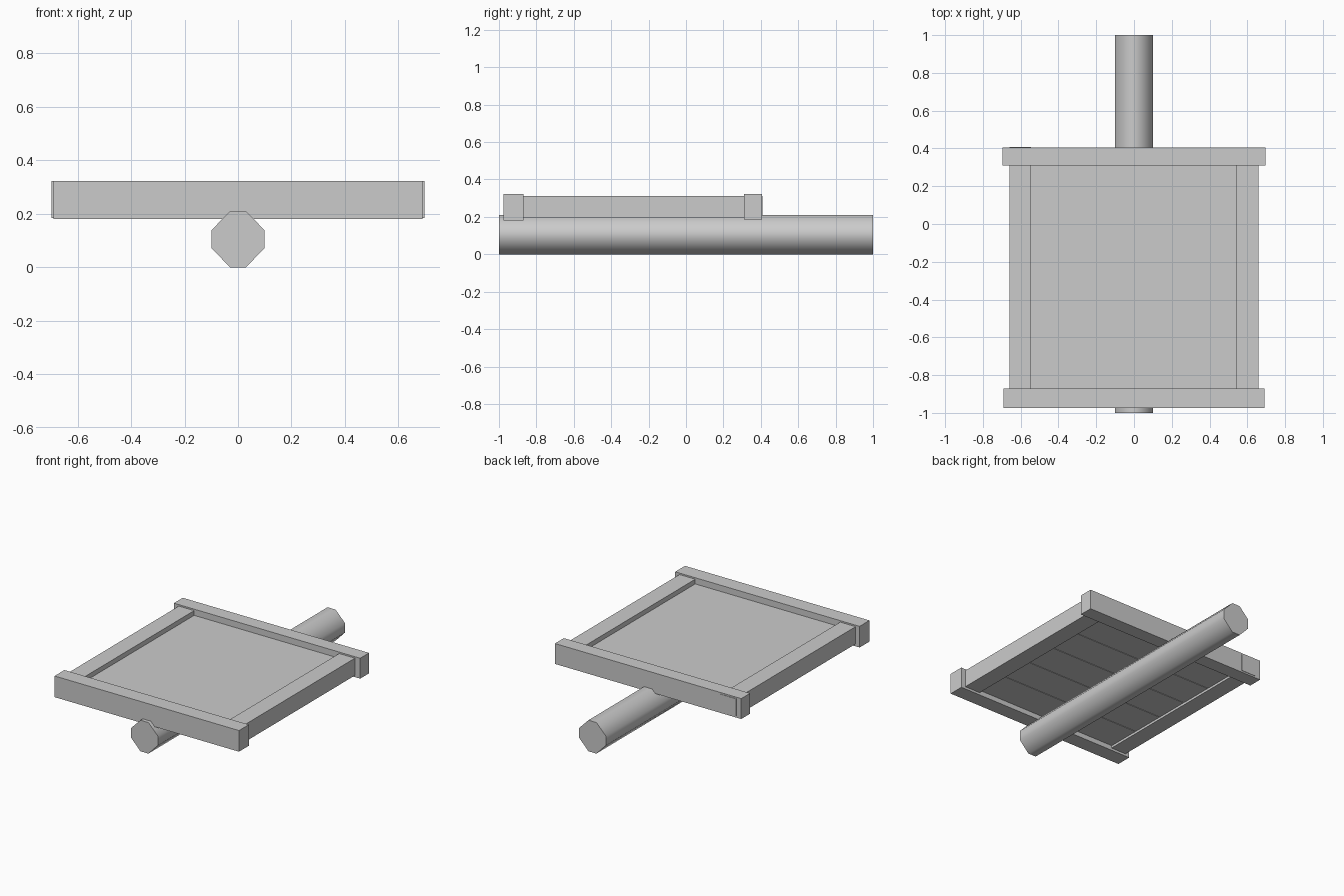
import bpy, bmesh, math

if "Cube" in bpy.data.objects:
    bpy.data.objects.remove(bpy.data.objects["Cube"])


def box(name, x0, x1, y0, y1, z0, z1):
    bm = bmesh.new()
    bmesh.ops.create_cube(bm, size=1)
    for v in bm.verts:
        v.co.x = x1 if v.co.x > 0 else x0
        v.co.y = y1 if v.co.y > 0 else y0
        v.co.z = z1 if v.co.z > 0 else z0
    return add(name, bm)


def add(name, bm):
    mesh = bpy.data.meshes.new(name)
    bm.to_mesh(mesh)
    bm.free()
    obj = bpy.data.objects.new(name, mesh)
    bpy.context.collection.objects.link(obj)
    return obj


# Octagonal log running front to back under the platform
profile = [(-.03, 0), (.03, 0), (.1, .073), (.1, .138),
           (.03, .21), (-.03, .21), (-.1, .138), (-.1, .073)]
bm = bmesh.new()
face = bm.faces.new([bm.verts.new((x, -1, z)) for x, z in profile])
ext = bmesh.ops.extrude_face_region(bm, geom=[face], use_keep_orig=True)
for v in ext["geom"]:
    if isinstance(v, bmesh.types.BMVert):
        v.co.y = 1
bmesh.ops.recalc_face_normals(bm, faces=bm.faces[:])
log = add("log", bm)
bpy.context.view_layer.objects.active = log
log.select_set(True)
bpy.ops.object.shade_smooth_by_angle(angle=math.radians(60))

# End beams
box("front_beam", -.69, .69, -.975, -.87, .18, .323)
box("back_beam", -.697, .697, .31, .405, .185, .323)

# Side rails; the left one just pokes through the back beam
box("left_rail", -.66, -.545, -.88, .408, .196, .313)
box("right_rail", .54, .658, -.88, .40, .196, .313)

# Recessed deck: flush top sheet over five cross planks
Y0, Y1, COUNT = -.87, .31, 5
box("deck_sheet", -.545, .54, Y0, Y1, .27, .281)
step = (Y1 - Y0) / COUNT
for i in range(COUNT):
    y = Y0 + i * step
    box(f"deck_plank_{i + 1}", -.545, .54, y + .002, y + step - .002, .212, .27)
